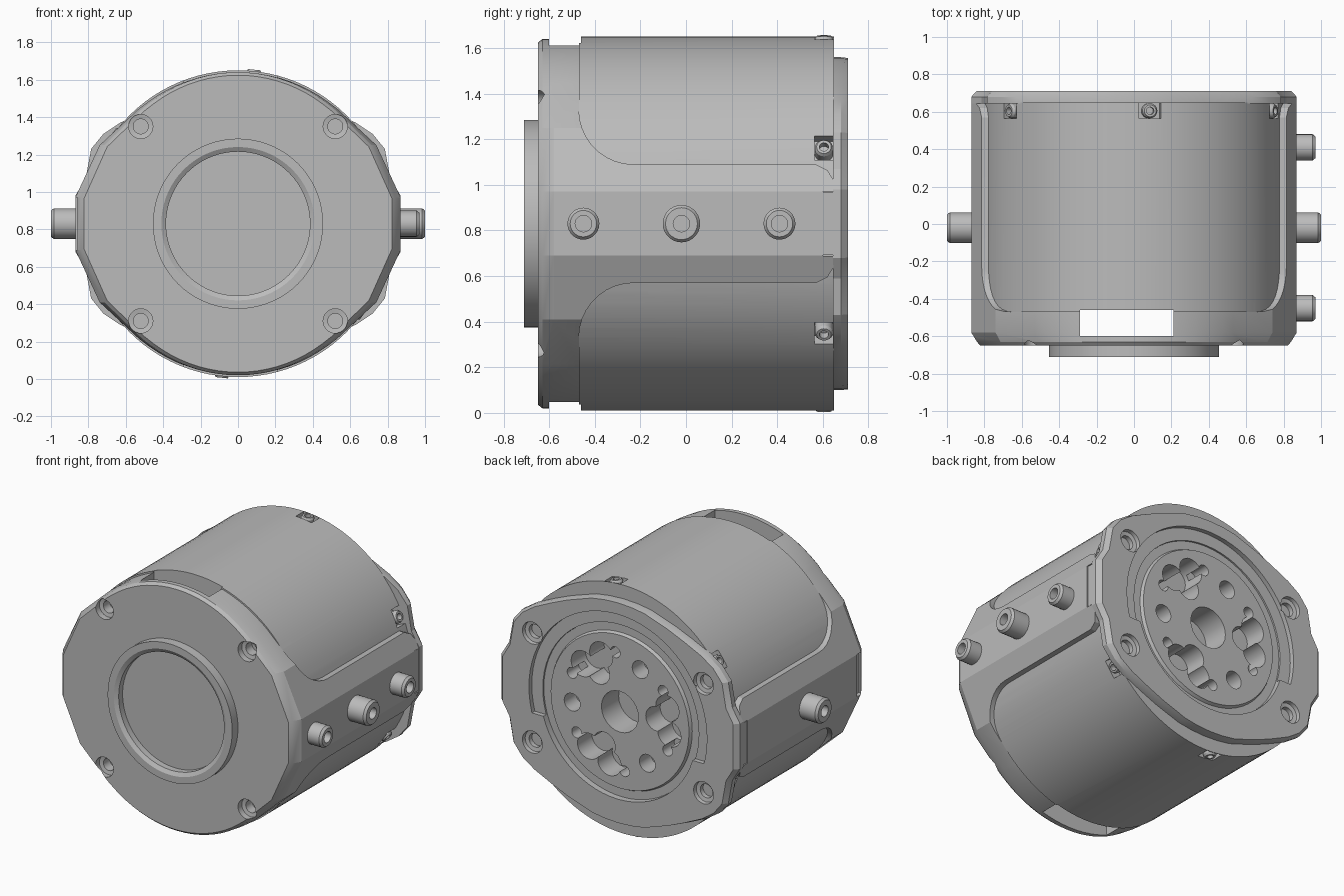
import bpy, bmesh, math
from mathutils import Vector

if "Cube" in bpy.data.objects:
    bpy.data.objects.remove(bpy.data.objects["Cube"])

H = 0.83                      # height of the main axis
BACK, FRONT = Vector((0, 1, 0)), Vector((0, -1, 0))

grey = bpy.data.materials.new("machined_grey")
grey.use_nodes = True
grey.diffuse_color = (0.5, 0.5, 0.5, 1)
grey.node_tree.nodes["Principled BSDF"].inputs["Base Color"].default_value = (0.5, 0.5, 0.5, 1)


def loft(name, rings):
    """Closed solid through rings of points."""
    bm = bmesh.new()
    loops = [[bm.verts.new(p) for p in ring] for ring in rings]
    n = len(loops[0])
    for a, b in zip(loops, loops[1:]):
        for i in range(n):
            j = (i + 1) % n
            bm.faces.new((a[i], a[j], b[j], b[i]))
    bm.faces.new(loops[0])
    bm.faces.new(loops[-1])
    bmesh.ops.recalc_face_normals(bm, faces=bm.faces)
    me = bpy.data.meshes.new(name)
    bm.to_mesh(me)
    bm.free()
    me.materials.append(grey)
    ob = bpy.data.objects.new(name, me)
    bpy.context.collection.objects.link(ob)
    return ob


def prism_y(name, pts, steps):
    return loft(name, [[(x * sx, y, z * sz + H) for x, z in pts] for y, sx, sz in steps])


def prism_x(name, pts, x0, x1):
    return loft(name, [[(x, y, z + H) for y, z in pts] for x in (x0, x1)])


def lathe(name, origin, direction, profile, seg=32):
    """Revolve (distance, radius) pairs about a direction."""
    q = Vector(direction).to_track_quat('Z', 'Y')
    rings = []
    for t, r in profile:
        rings.append([Vector(origin) + q @ Vector((r * math.cos(2 * math.pi * i / seg),
                      r * math.sin(2 * math.pi * i / seg), t)) for i in range(seg)])
    return loft(name, rings)


def box(name, x, y, z):
    return prism_y(name, [(x[0], z[0]), (x[1], z[0]), (x[1], z[1]), (x[0], z[1])],
                   [(y[0], 1, 1), (y[1], 1, 1)])


def boolean(ob, other, op='DIFFERENCE'):
    m = ob.modifiers.new("cut", 'BOOLEAN')
    m.operation, m.object, m.solver = op, other, 'EXACT'
    bpy.context.view_layer.objects.active = ob
    bpy.ops.object.modifier_apply(modifier=m.name)
    bpy.data.objects.remove(other)


def mirror4(quarter):
    half = quarter + [(-x, z) for x, z in reversed(quarter[:-1])]
    return half + [(-x, -z) for x, z in half]


def polar(r, deg):
    a = math.radians(deg)
    return (r * math.cos(a), r * math.sin(a))


def at(xz, y):
    return Vector((xz[0], y, xz[1] + H))


# Housing: flange outline kept full at the front, trimmed to side pads behind
arc = [polar(0.81, a) for a in range(54, 90, 4)] + [(0, 0.81)]
outline = mirror4([(0.87, 0.14), (0.74, 0.42), (0.53, 0.615)] + arc)
body = prism_y("housing", outline, [(-0.65, 0.945, 0.98), (-0.63, 0.965, 1),
                                    (-0.58, 1, 1), (0.648, 1, 1)])
upper = [(-0.8, 1), (-0.47, 1)]
for a in range(180, 269, 10):
    c, s = polar(0.24, a)
    upper.append((-0.23 + c, 0.5 + s))
upper += [(-0.23, 0.26), (0.57, 0.26), (0.62, 0.235), (0.66, 0.17)]
mask = upper + [(y, -z) for y, z in reversed(upper)]
boolean(body, prism_x("pad_mask", mask, -1.2, 1.2), 'INTERSECT')
boolean(body, lathe("barrel", (0, -0.47, H), BACK, [(0, 0.82), (1.12, 0.82)], 96), 'UNION')

# Through slot, side notch and rear ear notches
boolean(body, box("slot", (-0.29, 0.21), (-0.6, -0.46), (-1, 1)))
boolean(body, box("notch", (-1, -0.842), (-0.6, -0.54), (-0.14, 0.14)))
for s in (-1, 1):
    boolean(body, box("ear_notch", sorted((s * 0.845, s)), (0.6, 0.7), (-0.142, 0.142)))
boolean(body, lathe("rear_bore", (0, 0.5, H), BACK, [(0, 0.57), (0.3, 0.57)], 64))

# Front screw holes
for sx in (-1, 1):
    for sz in (-1, 1):
        boolean(body, lathe("hole", at((sx * 0.52, sz * 0.52), -0.67), BACK,
                            [(0, 0.065), (0.06, 0.065), (0.065, 0.04), (0.13, 0.04)], 24))

# Radial pockets with clamp screws around the rear rim
for k in range(6):
    a = 24 + 60 * k
    d = Vector((*polar(1, a), 0))
    d = Vector((d.x, 0, d.y))
    side = Vector((-d.z, 0, d.x))
    centre = Vector((0, 0.605, H))
    rings = [[centre + d * r + side * u * 0.058 + BACK * v * 0.042
              for u, v in ((-1, -1), (1, -1), (1, 1), (-1, 1))] for r in (0.755, 0.95)]
    boolean(body, loft("pocket", rings))
    lathe("rim_screw_%d" % (k + 1), centre, d,
          [(0.7, 0.04), (0.815, 0.04), (0.828, 0.032), (0.828, 0.02), (0.79, 0.02)], 20)

# Front ring around a flat floor
lathe("front_ring", (0, -0.64, H), FRONT,
      [(0, 0.455), (0.07, 0.455), (0.07, 0.41), (0.055, 0.385), (0.014, 0.385)], 72)

# Rear plate with side ears
plate_outline = mirror4([(0.87, 0.15), (0.815, 0.24), (0.785, 0.40), (0.72, 0.48), (0.63, 0.54),
                         (0.5, 0.6), (0.38, 0.65), (0.2, 0.71), (0.1, 0.725), (0, 0.73)])
plate = prism_y("rear_plate", plate_outline, [(0.645, 1, 1), (0.68, 1, 1), (0.71, 0.968, 0.995)])
boolean(plate, lathe("opening", (0, 0.6, H), BACK, [(0, 0.57), (0.2, 0.57)], 64))
step = [polar(0.65, a) for a in range(-15, 196, 5)]
boolean(plate, prism_y("step", step, [(0.68, 1, 1), (0.75, 1, 1)]))
for sx in (-1, 1):
    for sz in (-1, 1):
        boolean(plate, lathe("hole", at((sx * 0.625, sz * 0.36), 0.73), FRONT,
                             [(0, 0.075), (0.045, 0.07), (0.05, 0.045), (0.08, 0.045)], 24))
for s, word in ((1, "left"), (-1, "right")):
    box(word + "_ear", sorted((s * 0.8, s * 0.866)), (0.602, 0.66), (-0.138, 0.138))

# Output disc with centre bore, three lobed pockets and bolt circle
disc = lathe("output_disc", (0, 0.49, H), BACK,
             [(0, 0.569), (0.18, 0.569), (0.18, 0.515), (0.2, 0.505)], 64)


def drill(r, deg, radius, depth):
    boolean(disc, lathe("drill", at(polar(r, deg), 0.75), FRONT,
                        [(0, radius), (depth + 0.06, radius)], 24))


drill(0, 0, 0.135, 0.18)
for k in range(3):
    a = 55 + 120 * k
    drill(0.365, a - 13, 0.085, 0.15)
    drill(0.365, a + 13, 0.085, 0.15)
    drill(0.27, a, 0.08, 0.15)
    drill(0.35, a + 60, 0.058, 0.12)
    for off in (30, 90):
        drill(0.385, a + off, 0.036, 0.12)

# Hollow side connectors
for name, s, y, r, tip in (("front_port", 1, -0.45, 0.07, 0.97), ("middle_port", 1, -0.02, 0.082, 1.0),
                           ("rear_port", 1, 0.41, 0.07, 0.97), ("opposite_port", -1, -0.02, 0.082, 1.0)):
    lathe(name, (0, y, H), (s, 0, 0),
          [(0.83, r), (tip - 0.015, r), (tip, r - 0.012), (tip, 0.036), (tip - 0.07, 0.036)], 28)

# Smooth round surfaces, keep machined edges crisp
for ob in list(bpy.context.collection.objects):
    if ob.type == 'MESH' and grey.name in ob.data.materials:
        bpy.ops.object.select_all(action='DESELECT')
        ob.select_set(True)
        bpy.context.view_layer.objects.active = ob
        bpy.ops.object.shade_smooth_by_angle(angle=math.radians(20))
